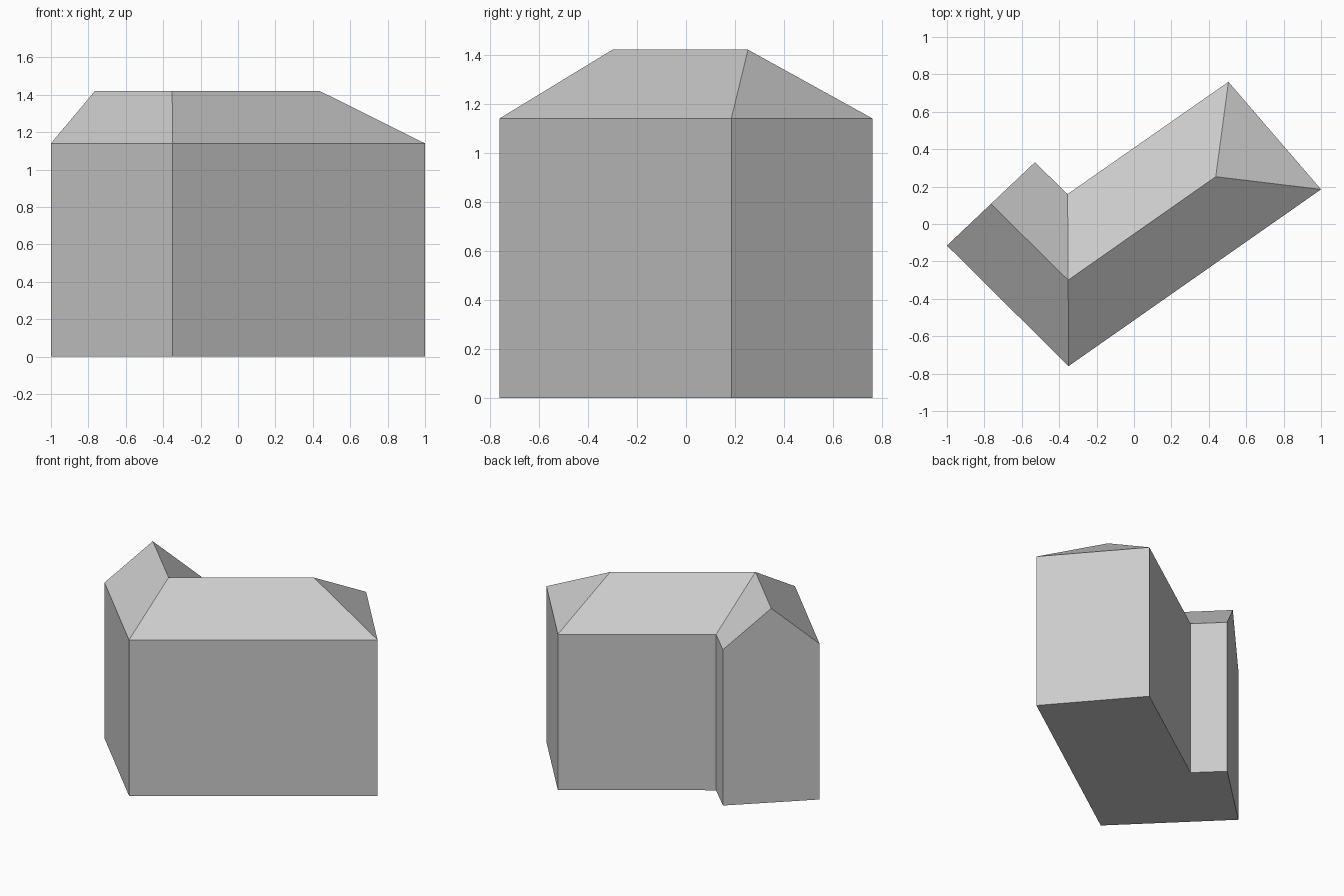
import bpy
import bmesh

cube = bpy.data.objects.get("Cube")
if cube:
    bpy.data.objects.remove(cube, do_unlink=True)

EAVES, RIDGE = 1.14, 1.42

# Footprint corners, counter-clockwise from the gable end's outer corner
footprint = [(-1.0, -0.115), (-0.35, -0.76), (1.0, 0.185),
             (0.505, 0.76), (-0.355, 0.16), (-0.53, 0.33)]
# Ridge line: gable peak, bend, hip end
ridge = [(-0.765, 0.1075), (-0.352, -0.30), (0.437, 0.253)]

grey = bpy.data.materials.new("plain_grey")
grey.use_nodes = True
colour = (0.6, 0.6, 0.6, 1.0)
grey.diffuse_color = colour
grey.node_tree.nodes["Principled BSDF"].inputs["Base Color"].default_value = colour


def ring(bm, points, z):
    return [bm.verts.new((x, y, z)) for x, y in points]


def finish(bm, name):
    mesh = bpy.data.meshes.new(name)
    bm.to_mesh(mesh)
    bm.free()
    mesh.materials.append(grey)
    obj = bpy.data.objects.new(name, mesh)
    bpy.context.collection.objects.link(obj)
    return obj


# Walls and floor, with the gable wall rising to its peak
bm = bmesh.new()
low, high = ring(bm, footprint, 0), ring(bm, footprint, EAVES)
peak = bm.verts.new((*ridge[0], RIDGE))
bm.faces.new(low[::-1])
for i in range(5):
    bm.faces.new((low[i], low[i + 1], high[i + 1], high[i]))
bm.faces.new((low[5], low[0], high[0], peak, high[5]))
finish(bm, "walls")

# Roof: two slopes on each wing and a hip at the far end
bm = bmesh.new()
eaves, top = ring(bm, footprint, EAVES), ring(bm, ridge, RIDGE)
for i in range(2):
    bm.faces.new((eaves[i], eaves[i + 1], top[i + 1], top[i]))
    bm.faces.new((eaves[4 - i], eaves[5 - i], top[i], top[i + 1]))
bm.faces.new((eaves[2], eaves[3], top[2]))
finish(bm, "roof")
